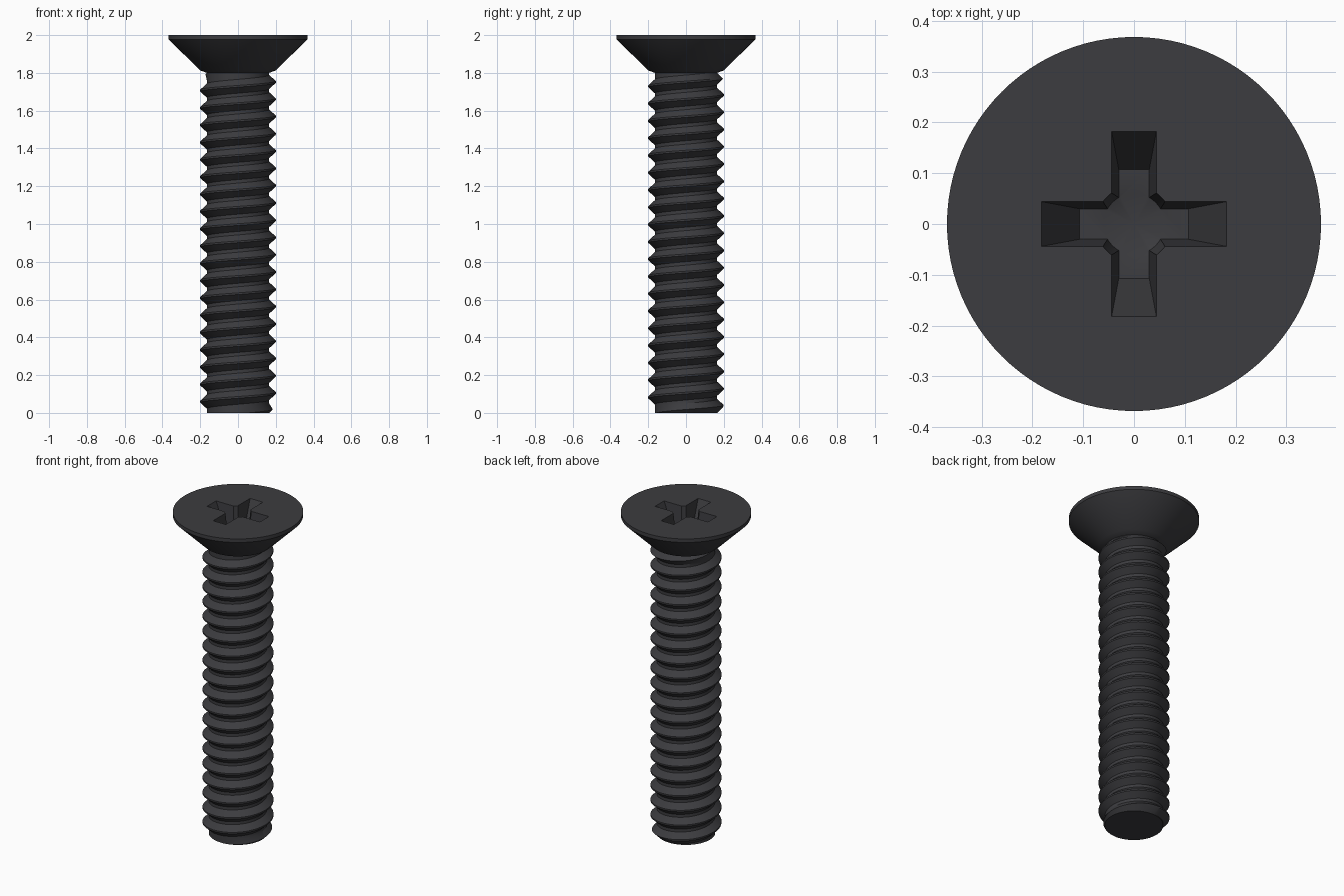
import bpy, bmesh
from math import cos, sin, pi, floor

if "Cube" in bpy.data.objects:
    bpy.data.objects.remove(bpy.data.objects["Cube"])

SEG = 96
PITCH, ROOT, CREST = 0.0915, 0.165, 0.2
NECK_Z = 1.80
PHASE = 0.105 - 0.6 * PITCH
# one thread pitch: (fraction of pitch, radius)
THREAD = [(0.0, ROOT), (0.2, ROOT), (0.55, CREST), (0.65, CREST)]


def finish(bm, name):
    bmesh.ops.recalc_face_normals(bm, faces=bm.faces[:])
    mesh = bpy.data.meshes.new(name)
    bm.to_mesh(mesh)
    bm.free()
    ob = bpy.data.objects.new(name, mesh)
    bpy.context.collection.objects.link(ob)
    return ob


def ring(bm, r, z):
    return [bm.verts.new((r * cos(2 * pi * j / SEG), r * sin(2 * pi * j / SEG), z))
            for j in range(SEG)]


def bridge(bm, a, b):
    for j in range(SEG):
        k = (j + 1) % SEG
        bm.faces.new((a[j], a[k], b[k], b[j]))


# threaded shank: helical rows, run out flat at both ends
bm = bmesh.new()
n = len(THREAD)
rows = []
for turn in range(-3, int(NECK_Z / PITCH) + 3):
    for frac, rad in THREAD:
        row = []
        for j in range(SEG):
            a = 2 * pi * j / SEG
            z = PHASE + PITCH * (turn + frac + j / SEG)
            z = min(max(z, 0.0), NECK_Z)
            r = min(rad, ROOT + z, ROOT + NECK_Z - z)
            row.append(bm.verts.new((r * cos(a), r * sin(a), z)))
        rows.append(row)
for i in range(len(rows) - 1):
    for j in range(SEG - 1):
        bm.faces.new((rows[i][j], rows[i][j + 1], rows[i + 1][j + 1], rows[i + 1][j]))
    if i + n + 1 < len(rows):
        bm.faces.new((rows[i][-1], rows[i + n][0], rows[i + n + 1][0], rows[i + 1][-1]))

# countersunk head continuing from the neck
rings = [ring(bm, r, z) for r, z in
         [(ROOT, NECK_Z), (0.2, 1.813), (0.368, 1.978), (0.368, 2.0)]]
for lower, upper in zip(rings, rings[1:]):
    bridge(bm, lower, upper)
bm.faces.new(rings[-1])
base = ring(bm, ROOT, 0.0)
bm.faces.new(base[::-1])
bmesh.ops.remove_doubles(bm, verts=bm.verts[:], dist=1e-5)
bmesh.ops.dissolve_degenerate(bm, edges=bm.edges[:], dist=1e-6)
screw = finish(bm, "countersunk_screw")


# cross recess cutters: two tapered slots and a tapered centre
FLOOR, TOP = 1.84, 2.02


def slot(name, along_y):
    bm = bmesh.new()
    grow = (TOP - FLOOR) / (2.0 - FLOOR)
    loops = []
    for t, z in ((0, FLOOR), (grow, TOP)):
        l, w = 0.107 + 0.075 * t, 0.03 + 0.014 * t
        if along_y:
            l, w = w, l
        loops.append([bm.verts.new((x * l, y * w, z))
                      for x, y in ((-1, -1), (1, -1), (1, 1), (-1, 1))])
    lo, hi = loops
    bm.faces.new(lo[::-1])
    bm.faces.new(hi)
    for j in range(4):
        k = (j + 1) % 4
        bm.faces.new((lo[j], lo[k], hi[k], hi[j]))
    return finish(bm, name)


bm = bmesh.new()
lo, hi = ring(bm, 0.06, FLOOR), ring(bm, 0.077, TOP)
bridge(bm, lo, hi)
bm.faces.new(hi)
tip = bm.verts.new((0, 0, 1.82))
for j in range(SEG):
    bm.faces.new((lo[(j + 1) % SEG], lo[j], tip))
centre = finish(bm, "recess_centre_cutter")

bpy.context.view_layer.objects.active = screw
screw.select_set(True)
for cutter in (slot("slot_x_cutter", False), slot("slot_y_cutter", True), centre):
    cutter.hide_render = True
    mod = screw.modifiers.new("recess", 'BOOLEAN')
    mod.operation, mod.solver, mod.object = 'DIFFERENCE', 'EXACT', cutter
    bpy.ops.object.modifier_apply(modifier=mod.name)
    bpy.data.objects.remove(cutter)

bpy.ops.object.shade_smooth_by_angle(angle=pi / 6)

# blackened steel
mat = bpy.data.materials.new("black_steel")
mat.diffuse_color = (0.045, 0.045, 0.05, 1)
mat.use_nodes = True
mat.node_tree.nodes["Principled BSDF"].inputs["Base Color"].default_value = mat.diffuse_color
screw.data.materials.clear()
screw.data.materials.append(mat)
